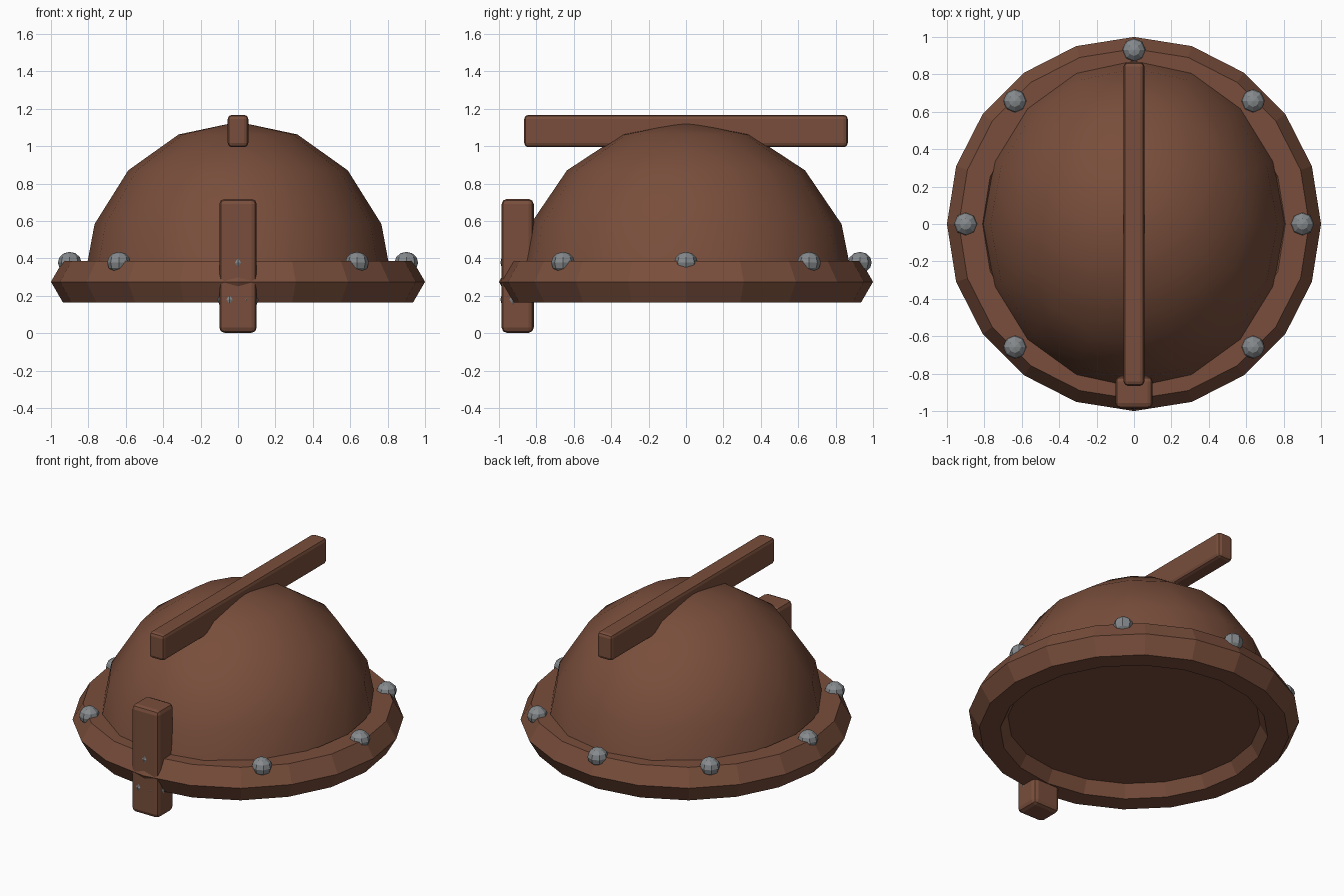
import bpy, bmesh, math
from mathutils import Matrix

if "Cube" in bpy.data.objects:
    bpy.data.objects.remove(bpy.data.objects["Cube"], do_unlink=True)


def material(name, rgb):
    mat = bpy.data.materials.new(name)
    mat.use_nodes = True
    mat.diffuse_color = (*rgb, 1)
    bsdf = next(n for n in mat.node_tree.nodes if n.type == 'BSDF_PRINCIPLED')
    bsdf.inputs["Base Color"].default_value = (*rgb, 1)
    return mat


BROWN = material("rust brown", (0.19, 0.076, 0.044))
GREY = material("steel grey", (0.24, 0.255, 0.265))


def make(name, bm, mat):
    mesh = bpy.data.meshes.new(name)
    bm.to_mesh(mesh)
    bm.free()
    mesh.materials.append(mat)
    obj = bpy.data.objects.new(name, mesh)
    bpy.context.collection.objects.link(obj)
    return obj


def smooth(obj):
    bpy.ops.object.select_all(action='DESELECT')
    obj.select_set(True)
    bpy.context.view_layer.objects.active = obj
    bpy.ops.object.shade_smooth_by_angle(angle=math.radians(32))


def bar(name, center, size, bevel):
    bm = bmesh.new()
    bmesh.ops.create_cube(bm, size=1)
    bmesh.ops.scale(bm, vec=size, verts=bm.verts)
    bmesh.ops.bevel(bm, geom=bm.edges[:], offset=bevel, segments=2,
                    profile=0.5, affect='EDGES')
    bmesh.ops.translate(bm, vec=center, verts=bm.verts)
    return make(name, bm, BROWN)


def rivet(name, x, y, z):
    bm = bmesh.new()
    bmesh.ops.create_uvsphere(bm, u_segments=8, v_segments=6, radius=1)
    bmesh.ops.transform(bm, matrix=Matrix.Translation((x, y, z))
                        @ Matrix.Diagonal((0.063, 0.063, 0.057, 1)), verts=bm.verts)
    return make(name, bm, GREY)


# Dome: upper half of an oval sphere, closed underneath
bm = bmesh.new()
bmesh.ops.create_uvsphere(bm, u_segments=16, v_segments=8, radius=1)
bmesh.ops.delete(bm, geom=[v for v in bm.verts if v.co.z < -0.01], context='VERTS')
bmesh.ops.holes_fill(bm, edges=[e for e in bm.edges if e.is_boundary], sides=0)
bmesh.ops.recalc_face_normals(bm, faces=bm.faces)
bmesh.ops.transform(bm, matrix=Matrix.Translation((0, 0, 0.245))
                    @ Matrix.Diagonal((0.83, 0.9, 0.885, 1)), verts=bm.verts)
smooth(make("dome", bm, BROWN))

# Brim: six-sided ring
bpy.ops.mesh.primitive_torus_add(major_segments=20, minor_segments=6,
                                 major_radius=0.873, minor_radius=0.127,
                                 location=(0, 0, 0.275))
brim = bpy.context.object
brim.name = "brim"
brim.data.materials.append(BROWN)
for p in brim.data.polygons:
    p.use_smooth = False

# Crest and nose guard
bar("crest", (0, 0, 1.081), (0.11, 1.73, 0.173), 0.022)
bar("nose_guard", (0, -0.9, 0.36), (0.2, 0.172, 0.716), 0.028)

# Rivets around the brim, then the pair set into the nose guard
for i in range(8):
    a = i * math.tau / 8
    rivet(f"brim_rivet_{i + 1}", 0.9 * math.cos(a), 0.93 * math.sin(a), 0.378)
rivet("guard_rivet_right", -0.045, -0.93, 0.18)
rivet("guard_rivet_left", 0.045, -0.925, 0.18)
